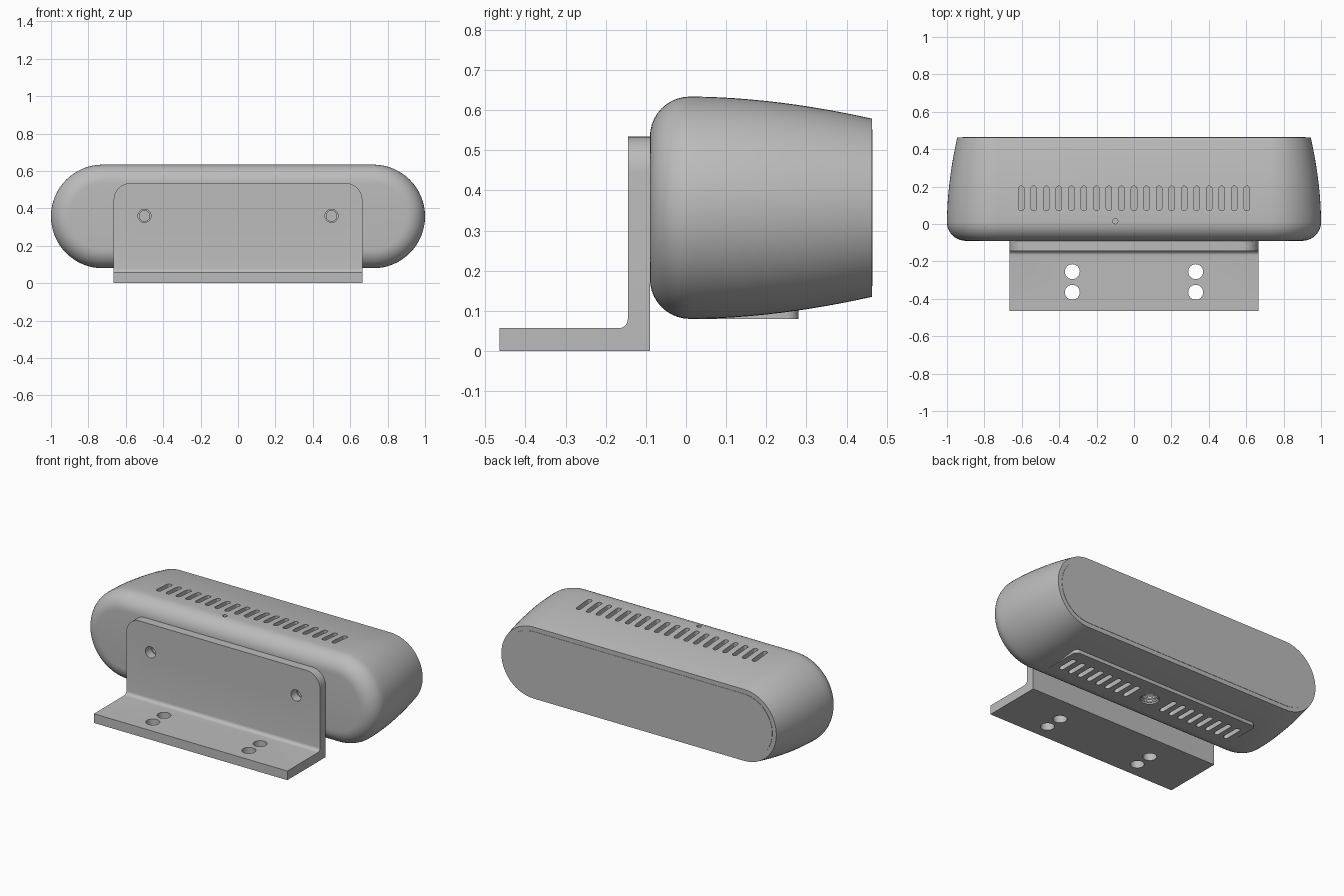
import bpy, bmesh, math

cube = bpy.data.objects.get("Cube")
if cube:
    bpy.data.objects.remove(cube, do_unlink=True)

grey = bpy.data.materials.new("satin_grey")
grey.use_nodes = True
grey.diffuse_color = (0.5, 0.5, 0.5, 1)
grey.node_tree.nodes["Principled BSDF"].inputs["Base Color"].default_value = (0.5, 0.5, 0.5, 1)

AXES = {"x": lambda u, v, w: (w, u, v),
        "y": lambda u, v, w: (u, w, v),
        "z": lambda u, v, w: (u, v, w)}


def rounded(cx, cy, hw, hh, r, n=8):
    """Rounded rectangle outline; r = hw = hh gives a circle."""
    pts = []
    for q, (sx, sy) in enumerate([(1, 1), (-1, 1), (-1, -1), (1, -1)]):
        for i in range(n + 1):
            a = (q + i / n) * math.pi / 2
            pts.append((cx + sx * (hw - r) + r * math.cos(a),
                        cy + sy * (hh - r) + r * math.sin(a)))
    return pts


def loft(bm, sections, axis):
    """Skin equal-length outlines [(outline, position), ...] and cap both ends."""
    rings = [[bm.verts.new(AXES[axis](u, v, w)) for u, v in outline]
             for outline, w in sections]
    n = len(rings[0])
    for a, b in zip(rings, rings[1:]):
        for i in range(n):
            j = (i + 1) % n
            bm.faces.new((a[i], a[j], b[j], b[i]))
    bm.faces.new(rings[0])
    bm.faces.new(rings[-1])


def make(name, lofts):
    bm = bmesh.new()
    for sections, axis in lofts:
        loft(bm, sections, axis)
    bmesh.ops.remove_doubles(bm, verts=bm.verts, dist=1e-5)
    bmesh.ops.recalc_face_normals(bm, faces=bm.faces)
    mesh = bpy.data.meshes.new(name)
    bm.to_mesh(mesh)
    bm.free()
    mesh.materials.append(grey)
    obj = bpy.data.objects.new(name, mesh)
    bpy.context.collection.objects.link(obj)
    return obj


def prism(outline, lo, hi, axis):
    return ([(outline, lo), (outline, hi)], axis)


def disc(u, v, r):
    return rounded(u, v, r, r, r, 6)


def boolean(obj, tool, operation="DIFFERENCE"):
    mod = obj.modifiers.new("cut", "BOOLEAN")
    mod.object, mod.operation, mod.solver = tool, operation, "EXACT"
    bpy.context.view_layer.update()
    done = bpy.data.meshes.new_from_object(
        obj.evaluated_get(bpy.context.evaluated_depsgraph_get()))
    obj.modifiers.clear()
    obj.data = done


def smooth(obj, angle=32):
    obj.data.shade_smooth()
    obj.data.set_sharp_from_angle(angle=math.radians(angle))


MID, SPAN, R = 0.357, 0.723, 0.277
FRONT, BACK, FILLET = -0.09, 0.463, 0.1


def pill(r):
    return rounded(0, MID, SPAN + r, r, r, 16)


# Body: pill section, rounded front edge, gentle taper to the back
sections = []
for i in range(11):
    a = i / 10 * math.pi / 2
    sections.append((pill(R - FILLET * (1 - math.sin(a))),
                     FRONT + FILLET * (1 - math.cos(a))))
for i in range(1, 13):
    t = i / 12
    sections.append((pill(R - 0.055 * t ** 1.85), 0.01 + t * (BACK - 0.01)))
body = make("body", [(sections, "y")])

# Back panel
panel = make("back_panel", [prism(pill(0.195), 0.45, 0.465, "y")])

# Underside plate
plate = make("underside_plate",
             [prism(rounded(0, 0.15, 0.66, 0.13, 0.03), 0.0795, 0.125, "z")])

# Vents, indicator hole, screw holes and mounting socket
slots = [rounded(i * 0.067, 0.137, 0.015, 0.066, 0.015, 5) for i in range(-9, 10)]
top_cuts = [prism(s, 0.585, 0.75, "z") for s in slots]
top_cuts.append(prism(disc(-0.1, 0.015, 0.014), 0.6, 0.75, "z"))
top_cuts += [prism(disc(x, 0.36, 0.028), -0.2, -0.05, "y") for x in (-0.5, 0.5)]
low_cuts = [prism(s, 0.0, 0.115, "z") for s in slots[:8] + slots[-8:]]
low_cuts.append(prism(disc(0, 0.137, 0.055), 0.0, 0.16, "z"))
top_tool = make("top_cutter", top_cuts)
low_tool = make("underside_cutter", low_cuts)
boolean(body, top_tool)
boolean(body, low_tool)
boolean(plate, low_tool)

# Socket thread rings
for k in range(3):
    bpy.ops.mesh.primitive_torus_add(location=(0, 0.137, 0.095 + k * 0.02),
                                     major_radius=0.053, minor_radius=0.006,
                                     major_segments=32, minor_segments=8)
    ring = bpy.context.object
    ring.name = f"socket_thread_{k + 1}"
    ring.data.materials.append(grey)
    smooth(ring, 60)

# Bracket: L profile with inner fillet, rounded upper corners and holes
F = 0.022
profile = [(-0.465, 0), (-0.09, 0), (-0.09, 0.6), (-0.145, 0.6)]
for i in range(7):
    a = i / 6 * math.pi / 2
    profile.append((-0.145 - F + F * math.cos(a), 0.057 + F - F * math.sin(a)))
profile.append((-0.465, 0.057))
bracket = make("bracket", [prism(profile, -0.8, 0.8, "x")])
trim = make("bracket_trim", [prism(rounded(0, 0.1175, 0.665, 0.4175, 0.09), -0.6, 0.1, "y")])
holes = [prism(disc(x, y, 0.04), -0.1, 0.1, "z")
         for x in (-0.33, 0.33) for y in (-0.255, -0.365)]
holes += [prism(disc(x, 0.36, 0.035), -0.3, 0.0, "y") for x in (-0.5, 0.5)]
drill = make("bracket_drill", holes)
boolean(bracket, trim, "INTERSECT")
boolean(bracket, drill)

for tool in (top_tool, low_tool, trim, drill):
    bpy.data.objects.remove(tool, do_unlink=True)
for part in (body, panel, plate, bracket):
    smooth(part)
